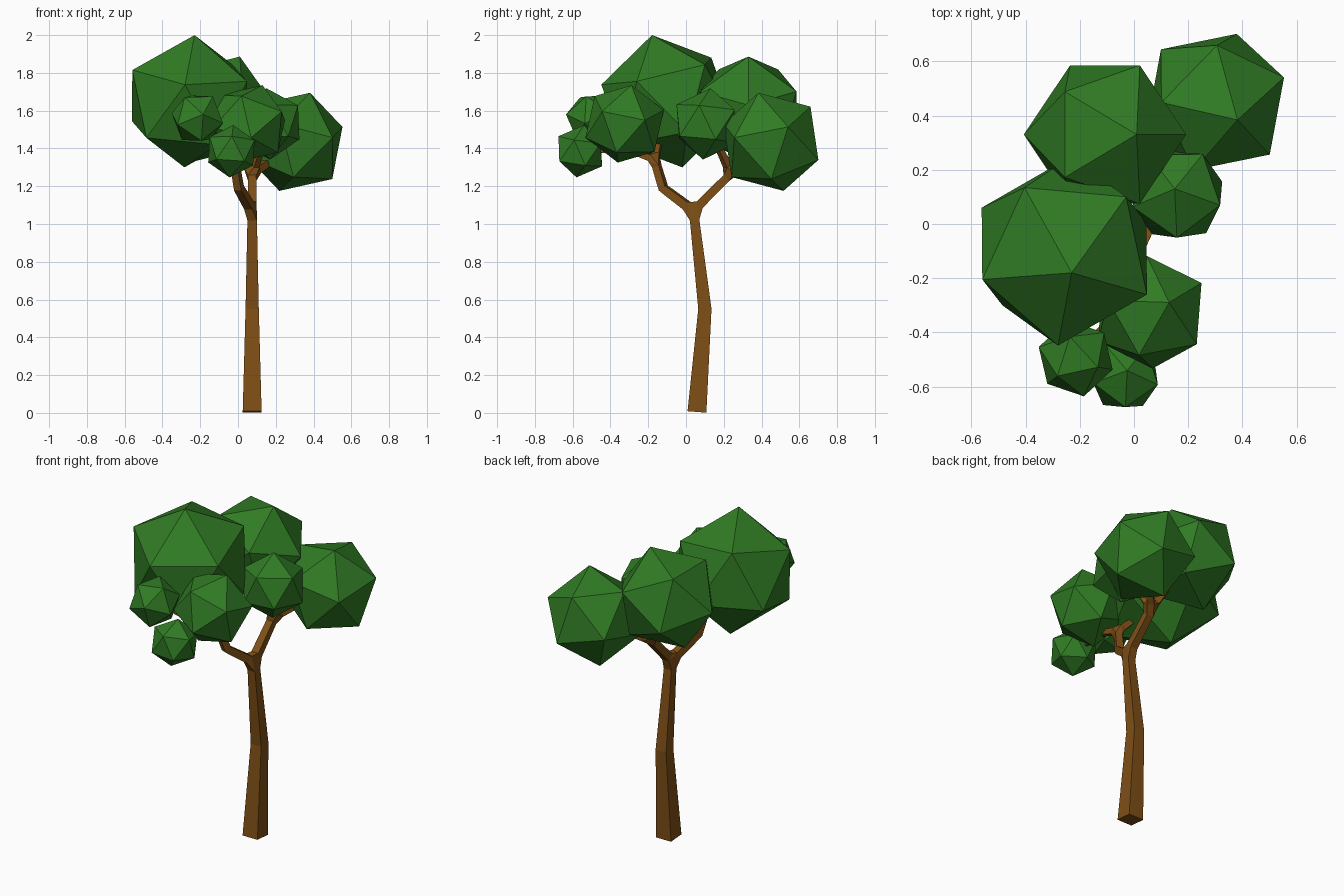
import bpy, bmesh
from mathutils import Vector, Matrix

if "Cube" in bpy.data.objects:
    bpy.data.objects.remove(bpy.data.objects["Cube"])


def material(name, rgb):
    m = bpy.data.materials.new(name)
    m.diffuse_color = (*rgb, 1)
    m.use_nodes = True
    m.node_tree.nodes["Principled BSDF"].inputs["Base Color"].default_value = m.diffuse_color
    return m


bark = material("bark", (0.21, 0.078, 0.008))
leaf = material("leaf", (0.03, 0.2, 0.018))


def foliage(name, centre, radius, pole, side):
    """Icosahedron with one corner along pole and a neighbouring corner toward side."""
    z = Vector(pole).normalized()
    x = Vector(side)
    x = (x - z * x.dot(z)).normalized()
    y = z.cross(x)
    turn = Matrix((x, y, z)).transposed().to_4x4()
    bm = bmesh.new()
    bmesh.ops.create_icosphere(bm, subdivisions=1, radius=radius,
                               matrix=Matrix.Translation(centre) @ turn)
    mesh = bpy.data.meshes.new(name)
    bm.to_mesh(mesh)
    bm.free()
    mesh.materials.append(leaf)
    bpy.context.collection.objects.link(bpy.data.objects.new(name, mesh))


# Leaf clumps
foliage("foliage_crown", (-0.257, -0.10, 1.65), 0.36, (0.027, -0.08, 0.35), (0.307, -0.16, 0.1))
foliage("foliage_back", (-0.107, 0.33, 1.61), 0.30, (0.117, 0, 0.277), (0.292, 0, 0.02))
foliage("foliage_back_right", (0.30, 0.45, 1.435), 0.28, (0.08, -0.065, 0.255), (0.26, 0.095, 0.075))
foliage("foliage_middle", (0.16, 0.11, 1.53), 0.19, (-0.01, 0.02, 0.19), (0.165, -0.045, 0.07))
foliage("foliage_front", (0.058, -0.325, 1.53), 0.22, (0.07, 0.035, 0.2), (0.195, 0.11, 0.02))
foliage("foliage_front_left", (-0.215, -0.495, 1.56), 0.145, (0.03, -0.14, 0.02), (0.08, -0.05, 0.11))
foliage("foliage_low", (-0.035, -0.56, 1.385), 0.14, (0.01, 0.02, 0.14), (0, -0.13, 0.04))

# Trunk and branches: joints as (position, half width), skinned with a square section
joints = [
    ((0.075, 0.058, 0.005), 0.05), ((0.075, 0.10, 0.55), 0.035), ((0.075, 0.04, 1.07), 0.024),
    ((0.075, 0.24, 1.27), 0.021), ((-0.04, 0.30, 1.48), 0.015), ((0.24, 0.40, 1.38), 0.015),
    ((0.14, 0.15, 1.45), 0.012),
    ((0.005, -0.12, 1.19), 0.021), ((-0.02, -0.165, 1.34), 0.019),
    ((-0.18, -0.13, 1.50), 0.014), ((-0.02, -0.29, 1.385), 0.014),
    ((0.04, -0.34, 1.48), 0.009), ((-0.035, -0.50, 1.385), 0.007), ((-0.19, -0.45, 1.52), 0.007),
]
links = [(0, 1), (1, 2), (2, 3), (3, 4), (3, 5), (3, 6), (2, 7), (7, 8),
         (8, 9), (8, 10), (10, 11), (10, 12), (10, 13)]
mesh = bpy.data.meshes.new("trunk")
mesh.from_pydata([p for p, r in joints], links, [])
mesh.materials.append(bark)
trunk = bpy.data.objects.new("trunk", mesh)
bpy.context.collection.objects.link(trunk)
trunk.modifiers.new("skin", 'SKIN')
for i, (p, r) in enumerate(joints):
    s = mesh.skin_vertices[0].data[i]
    s.radius = (r, r)
    s.use_root = i == 0
